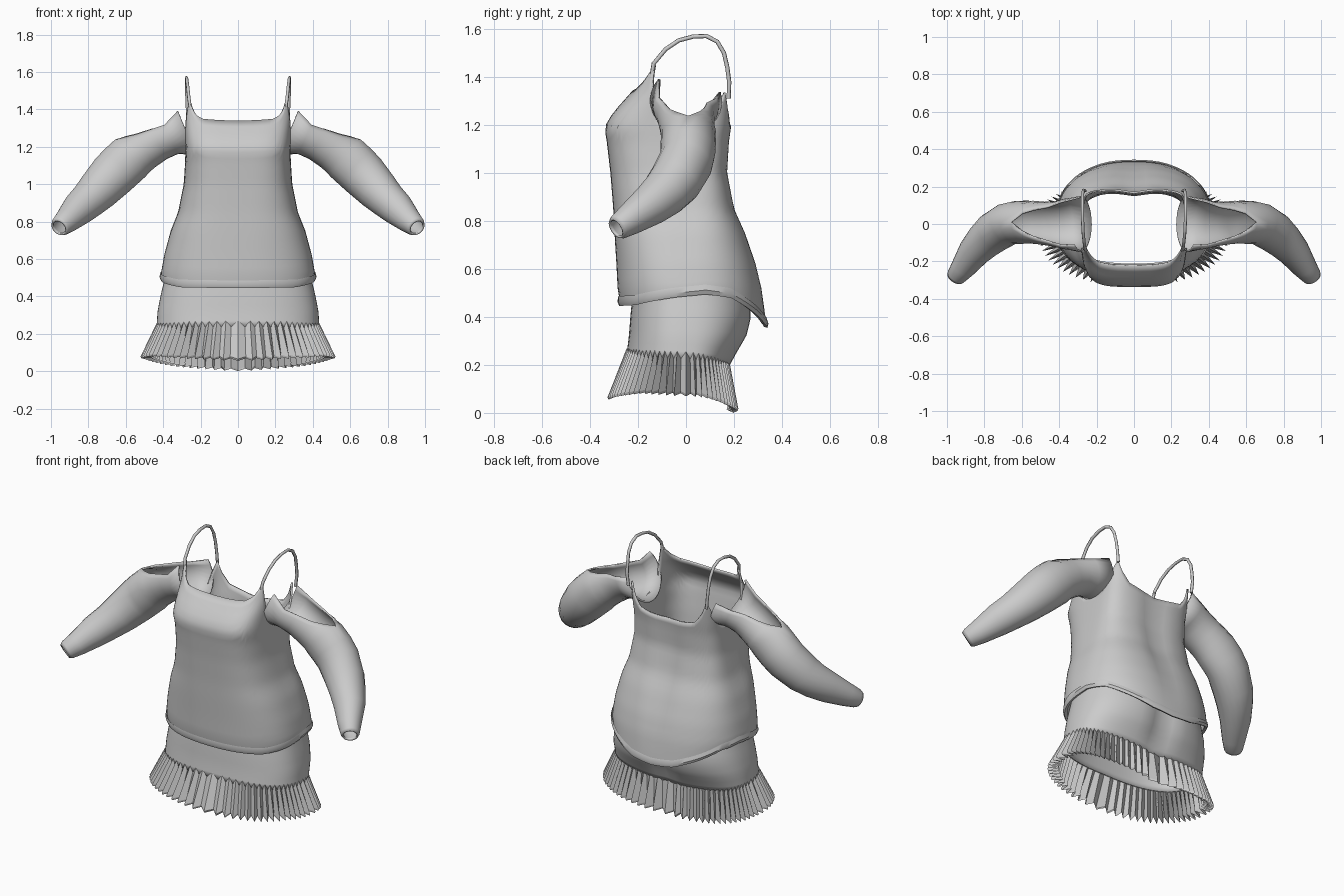
import bpy, bmesh, math
from mathutils import Vector

if "Cube" in bpy.data.objects:
    bpy.data.objects.remove(bpy.data.objects["Cube"])

grey = bpy.data.materials.new("soft_grey")
grey.use_nodes = True
grey.diffuse_color = (0.6, 0.6, 0.6, 1)
grey.node_tree.nodes["Principled BSDF"].inputs["Base Color"].default_value = (0.6, 0.6, 0.6, 1)


def interp(keys, t):
    """Piecewise linear lookup; each key is (position, values...)."""
    if t <= keys[0][0]:
        return keys[0][1:]
    for lo, hi in zip(keys, keys[1:]):
        if t <= hi[0]:
            f = (t - lo[0]) / (hi[0] - lo[0])
            return tuple(p + (q - p) * f for p, q in zip(lo[1:], hi[1:]))
    return keys[-1][1:]


def section_point(profile, crease, angle, z):
    """Rounded-box cross-section; angle 0 is the front, 90 the left side."""
    half, front, back, n = interp(profile, z)
    s, c = math.sin(angle), math.cos(angle)
    x = half * math.copysign(abs(s) ** (2 / n), s)
    y = (front if c > 0 else back) * abs(c) ** (2 / n)
    if c < 0:
        y -= interp(crease, z)[0] * math.exp(-(x / 0.07) ** 2)
    return Vector((x, y, z))


def grid_object(name, rows, closed, smooth=True, thickness=0.01):
    bm = bmesh.new()
    grid = [[bm.verts.new(p) for p in row] for row in rows]
    count = len(rows[0])
    for low, high in zip(grid, grid[1:]):
        for i in range(count if closed else count - 1):
            j = (i + 1) % count
            bm.faces.new((low[i], low[j], high[j], high[i]))
    bmesh.ops.remove_doubles(bm, verts=bm.verts, dist=0.0005)
    mesh = bpy.data.meshes.new(name)
    bm.to_mesh(mesh)
    bm.free()
    mesh.materials.append(grey)
    obj = bpy.data.objects.new(name, mesh)
    bpy.context.collection.objects.link(obj)
    if smooth:
        bpy.ops.object.select_all(action='DESELECT')
        obj.select_set(True)
        bpy.context.view_layer.objects.active = obj
        bpy.ops.object.shade_smooth_by_angle(angle=math.radians(35))
    if thickness:
        shell = obj.modifiers.new("cloth", 'SOLIDIFY')
        shell.thickness = thickness
        shell.offset = -1
    return obj


def garment(name, profile, crease, bottom, top, cols, count):
    rows = []
    for r in range(count + 1):
        row = []
        for c in range(cols):
            a = math.tau * c / cols
            fold = math.degrees(min(a, math.tau - a))
            lo, hi = interp(bottom, fold)[0], interp(top, fold)[0]
            row.append(section_point(profile, crease, a, lo + (hi - lo) * r / count))
        rows.append(row)
    return grid_object(name, rows, True)


# Blouse body: height, half width, front, back, squareness
blouse = [(0.36, .39, -.265, .335, 2.5), (0.46, .405, -.275, .325, 2.5),
          (0.52, .412, -.285, .318, 2.5), (0.62, .395, -.29, .295, 2.6),
          (0.75, .36, -.298, .25, 2.8), (0.85, .32, -.303, .205, 3),
          (1.0, .29, -.315, .175, 3.3), (1.13, .282, -.33, .182, 3.6),
          (1.19, .282, -.34, .19, 4), (1.25, .284, -.305, .198, 4),
          (1.34, .29, -.225, .205, 4), (1.45, .297, -.165, .2, 4)]
hem = [(0, .45), (45, .455), (70, .475), (100, .5), (120, .485),
       (140, .435), (165, .375), (180, .36)]
neckline = [(0, 1.34), (25, 1.35), (38, 1.375), (45, 1.41), (50, 1.45), (62, 1.38),
            (75, 1.3), (84, 1.2), (90, 1.165), (97, 1.17), (105, 1.2),
            (118, 1.28), (130, 1.335), (140, 1.265), (155, 1.205), (180, 1.18)]
garment("blouse_body", blouse, [(.4, 0), (.8, .02), (1.3, .015)], hem, neckline, 72, 26)

# Folded band along the blouse hem
band = []
for grow, rise in ((0.004, 0.035), (0.010, 0.012), (0.004, -0.006), (-0.012, 0.0)):
    row = []
    for c in range(72):
        a = math.tau * c / 72
        fold = math.degrees(min(a, math.tau - a))
        p = section_point(blouse, [(0, 0)], a, interp(hem, fold)[0] + rise)
        row.append(p + Vector((p.x, p.y, 0)).normalized() * grow)
    band.append(row)
grid_object("blouse_hem", band[::-1], True, thickness=0)

# Skirt
skirt = [(.17, .44, -.26, .17, 2.5), (.25, .435, -.247, .215, 2.5),
         (.32, .43, -.238, .258, 2.5), (.4, .415, -.232, .278, 2.5),
         (.47, .398, -.225, .275, 2.5), (.55, .38, -.22, .26, 2.5)]
skirt_crease = [(.18, .01), (.3, .04), (.5, .03)]
skirt_hem = [(0, .24), (90, .225), (180, .18)]
garment("skirt", skirt, skirt_crease, skirt_hem, [(0, .53)], 64, 10)

# Pleated ruffle: sharp folds that widen downwards
pleats = 68
ruffle = [[], [], []]
for c in range(pleats * 2):
    a = math.tau * c / (pleats * 2)
    fold = math.degrees(min(a, math.tau - a))
    z = interp(skirt_hem, fold)[0]
    base = section_point(skirt, skirt_crease, a, z + 0.01)
    out = Vector((base.x, base.y * 1.6, 0)).normalized()
    outer, inner = interp([(0, .08, .05), (50, .09, .03), (90, .085, .02),
                           (130, .06, .01), (180, .035, .0)], fold)
    low = interp([(0, .065), (60, .09), (100, .075), (140, .035), (180, .01)], fold)[0]
    ridge = c % 2 == 0
    tip = base + out * (outer if ridge else inner)
    tip.z = low + (0.0 if ridge else 0.012)
    ruffle[2].append(base + Vector((0, 0, 0.02 if ridge else -0.01)))
    ruffle[1].append(tip)
    ruffle[0].append(tip - out * 0.004 - Vector((0, 0, 0.01)))
grid_object("skirt_ruffle", ruffle, True, smooth=False, thickness=0)

# Sleeves, open over the shoulder: centre, depth, height, front gap, back gap
stations = [((.285, 0, 1.30), .15, .155, 50, 75), ((.37, 0, 1.265), .135, .115, 60, 65),
            ((.43, 0, 1.235), .12, .112, 52, 52), ((.495, .005, 1.195), .115, .115, 40, 40),
            ((.54, .01, 1.165), .115, .12, 24, 24), ((.575, .01, 1.14), .115, .128, 0, 0),
            ((.63, .008, 1.09), .115, .128, 0, 0), ((.675, 0, 1.045), .113, .125, 0, 0),
            ((.75, -.045, .965), .11, .112, 0, 0), ((.8, -.09, .915), .1, .1, 0, 0),
            ((.855, -.15, .865), .085, .09, 0, 0), ((.915, -.235, .805), .065, .068, 0, 0),
            ((.95, -.28, .775), .052, .055, 0, 0), ((.958, -.292, .767), .044, .045, 0, 0)]
rings, sides = [], 20
for i, (centre, depth, height, gap_front, gap_back) in enumerate(stations):
    before = Vector(stations[max(i - 1, 0)][0])
    after = Vector(stations[min(i + 1, len(stations) - 1)][0])
    along = (after - before).normalized()
    side = Vector((0, 1, 0))
    side = (side - along * along.dot(side)).normalized()
    up = along.cross(side)
    start, end = math.radians(gap_front), math.tau - math.radians(gap_back)
    ring = []
    for k in range(sides + 1):
        b = start + (end - start) * k / sides
        ring.append(Vector(centre) + up * math.cos(b) * height - side * math.sin(b) * depth)
    rings.append(ring)
sleeves = grid_object("sleeves", rings, False)
sleeves.modifiers.new("pair", 'MIRROR')

# Shoulder straps
path = [(.255, -.142, 1.41), (.262, -.135, 1.455), (.268, -.085, 1.515), (.273, -.03, 1.552),
        (.275, .03, 1.568), (.276, .085, 1.57), (.276, .13, 1.547), (.275, .158, 1.5),
        (.272, .172, 1.44), (.27, .18, 1.38), (.262, .178, 1.31)]
curve = bpy.data.curves.new("shoulder_straps", 'CURVE')
curve.dimensions = '3D'
curve.bevel_depth = 0.009
curve.bevel_resolution = 1
curve.use_fill_caps = True
spline = curve.splines.new('POLY')
spline.points.add(len(path) - 1)
for point, co in zip(spline.points, path):
    point.co = (*co, 1)
curve.materials.append(grey)
straps = bpy.data.objects.new("shoulder_straps", curve)
bpy.context.collection.objects.link(straps)
straps.modifiers.new("pair", 'MIRROR')
